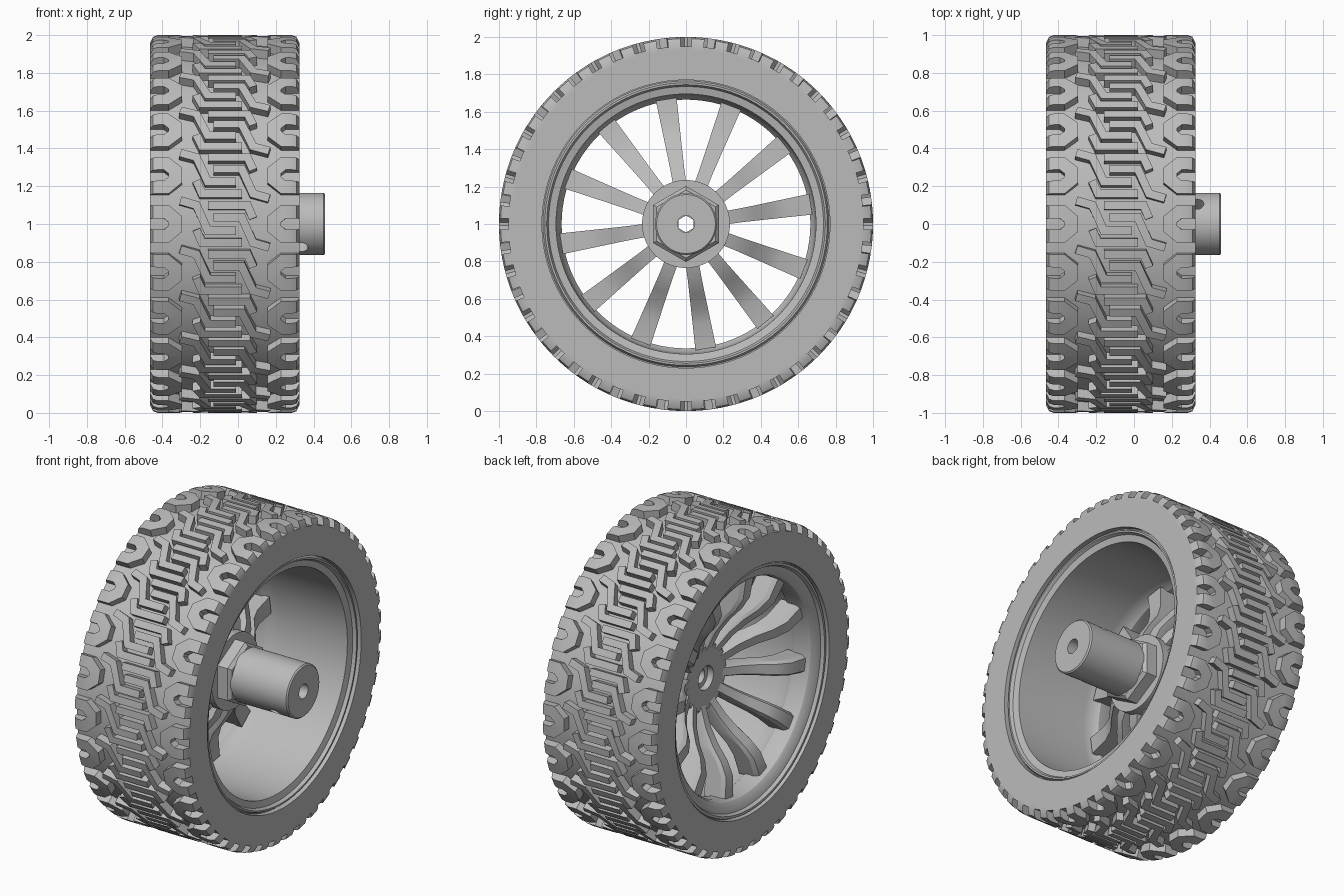
import bpy, bmesh, math
from mathutils import Vector

cube = bpy.data.objects.get("Cube")
if cube:
    bpy.data.objects.remove(cube, do_unlink=True)

grey = bpy.data.materials.new("plain_grey")
grey.use_nodes = True
COLOR = (0.5, 0.5, 0.5, 1)
grey.diffuse_color = COLOR
grey.node_tree.nodes["Principled BSDF"].inputs["Base Color"].default_value = COLOR

MID = -0.07        # middle of the tyre along the axle
HALF = 0.395       # half tyre width
LUG_PERIODS = 24
SEGMENTS = 96


def finish(bm, name, angle=30):
    bmesh.ops.recalc_face_normals(bm, faces=bm.faces[:])
    mesh = bpy.data.meshes.new(name)
    bm.to_mesh(mesh)
    bm.free()
    mesh.materials.append(grey)
    obj = bpy.data.objects.new(name, mesh)
    bpy.context.collection.objects.link(obj)
    bpy.ops.object.select_all(action='DESELECT')
    obj.select_set(True)
    bpy.context.view_layer.objects.active = obj
    bpy.ops.object.shade_smooth_by_angle(angle=math.radians(angle))
    return obj


def around(x, r, a):
    """Point at axle position x, radius r and angle a (y towards z)."""
    return Vector((x, r * math.cos(a), 1 + r * math.sin(a)))


def lathe(name, profile, steps=SEGMENTS):
    """Spin a closed (x, radius) outline around the axle."""
    bm = bmesh.new()
    rings = [[bm.verts.new(around(x, r, math.tau * i / steps)) for x, r in profile]
             for i in range(steps)]
    n = len(profile)
    for i in range(steps):
        a, b = rings[i], rings[(i + 1) % steps]
        for j in range(n):
            k = (j + 1) % n
            bm.faces.new((a[j], a[k], b[k], b[j]))
    return finish(bm, name)


def tube(bm, sections):
    """Skin a list of equal vertex loops and cap both ends."""
    loops = [[bm.verts.new(p) for p in s] for s in sections]
    for a, b in zip(loops, loops[1:]):
        for j in range(len(a)):
            k = (j + 1) % len(a)
            bm.faces.new((a[j], a[k], b[k], b[j]))
    bm.faces.new(loops[0])
    bm.faces.new(loops[-1])


# Tyre carcass under the tread
LEFT, RIGHT = MID - HALF, MID + HALF
lathe("tyre_body", [(LEFT, 0.77), (LEFT, 0.95), (RIGHT, 0.95), (RIGHT, 0.77)])


# Tread lugs: ribbons laid on the tyre, rounded off at the shoulders
def tread_radius(u):
    over = max(0, abs(u) - 0.355)
    return 0.96 + math.sqrt(max(0, 0.04 ** 2 - min(over, 0.04) ** 2))


def ribbon(bm, path, width, shift):
    pts = [Vector(p) for p in path]
    sections = []
    for i, p in enumerate(pts):
        d1 = (p - pts[max(i - 1, 0)]).normalized()
        d2 = (pts[min(i + 1, len(pts) - 1)] - p).normalized()
        d = (d1 + d2).normalized()
        ref = d1 if d1.length else d2
        side = Vector((-d.y, d.x)) * (width / 2 / max(d.dot(ref), 0.5))
        loop = []
        for q, top in ((p + side, 0), (p + side, 1), (p - side, 1), (p - side, 0)):
            r = tread_radius(q.x) if top else 0.93
            loop.append(around(MID + q.x, r, math.pi - q.y - shift))
        sections.append(loop)
    tube(bm, sections)


hook = [(-0.395, 0.065), (-0.38, 0.065), (-0.355, 0.065), (-0.31, 0.065), (-0.262, 0.025)]
hook += [(u, -t) for u, t in reversed(hook)]
lugs = [
    (hook, 0.07),
    ([(-0.235, 0.125), (-0.15, 0.10), (-0.09, -0.035), (0.06, -0.035)], 0.044),
    ([(-0.09, 0.10), (0.12, 0.10), (0.15, 0.03)], 0.044),
]
bm = bmesh.new()
for i in range(LUG_PERIODS):
    for path, width in lugs:
        for s in (1, -1):
            ribbon(bm, [(s * u, s * t) for u, t in path], width,
                   math.tau * i / LUG_PERIODS)
finish(bm, "tread_lugs")

# Rim: recessed lips on both sides and a straight barrel
lathe("rim", [(0.29, 0.78), (0.29, 0.765), (0.31, 0.755), (0.31, 0.745), (0.29, 0.735),
              (0.28, 0.695), (-0.2, 0.69), (-0.26, 0.685), (-0.29, 0.665),
              (-0.37, 0.665), (-0.4, 0.675), (-0.42, 0.70), (-0.43, 0.735),
              (-0.45, 0.745), (-0.45, 0.76), (-0.43, 0.765), (-0.43, 0.78)])

# Spokes: radius, outer face x, inner face x, half width
spoke = [(0.17, -0.14, -0.05, 0.035), (0.29, -0.19, -0.08, 0.037),
         (0.38, -0.25, -0.14, 0.041), (0.46, -0.32, -0.20, 0.045),
         (0.54, -0.365, -0.23, 0.049), (0.675, -0.375, -0.24, 0.056)]
bm = bmesh.new()
for i in range(12):
    a = math.radians(9 + 30 * i)
    out = Vector((0, math.cos(a), math.sin(a)))
    side = Vector((0, -out.z, out.y))
    sections = []
    for r, x0, x1, w in spoke:
        base = Vector((0, 0, 1)) + out * r
        corners = ((x0, -0.7), (x0 + 0.025, -1), (x1, -1),
                   (x1, 1), (x0 + 0.025, 1), (x0, 0.7))
        sections.append([base + side * (w * k) + Vector((x, 0, 0)) for x, k in corners])
    tube(bm, sections)
finish(bm, "spokes")

# Hub: flange, hexagonal nut and shaft, all bored through
lathe("hub_flange", [(-0.14, 0.075), (-0.14, 0.20), (-0.12, 0.22), (-0.10, 0.235),
                     (-0.02, 0.235), (-0.02, 0.045), (-0.10, 0.045), (-0.10, 0.075)])

bm = bmesh.new()
nut = []
for x, r in ((-0.03, 0.045), (-0.03, 0.203), (0.05, 0.203), (0.07, 0.182), (0.07, 0.045)):
    nut.append([around(x, r, math.radians(30 + 60 * i)) for i in range(6)])
loops = [[bm.verts.new(p) for p in s] for s in nut]
for a, b in zip(loops, loops[1:] + loops[:1]):
    for j in range(6):
        k = (j + 1) % 6
        bm.faces.new((a[j], a[k], b[k], b[j]))
finish(bm, "hub_nut")

shaft = lathe("hub_shaft", [(0.0, 0.045), (0.0, 0.165), (0.452, 0.165),
                            (0.46, 0.157), (0.46, 0.045)], 64)

# Cross hole for the locking screw
axis = Vector((0, 0.65, 0.76))
bpy.ops.mesh.primitive_cylinder_add(vertices=24, radius=0.035, depth=0.6,
                                    location=(0.335, 0, 1),
                                    rotation=axis.to_track_quat('Z', 'X').to_euler())
cutter = bpy.context.object
cutter.name = "screw_hole_cutter"
cutter.hide_render = True
cut = shaft.modifiers.new("screw_hole", 'BOOLEAN')
cut.operation = 'DIFFERENCE'
cut.object = cutter
bpy.context.view_layer.objects.active = shaft
bpy.ops.object.modifier_apply(modifier=cut.name)
bpy.data.objects.remove(cutter, do_unlink=True)
